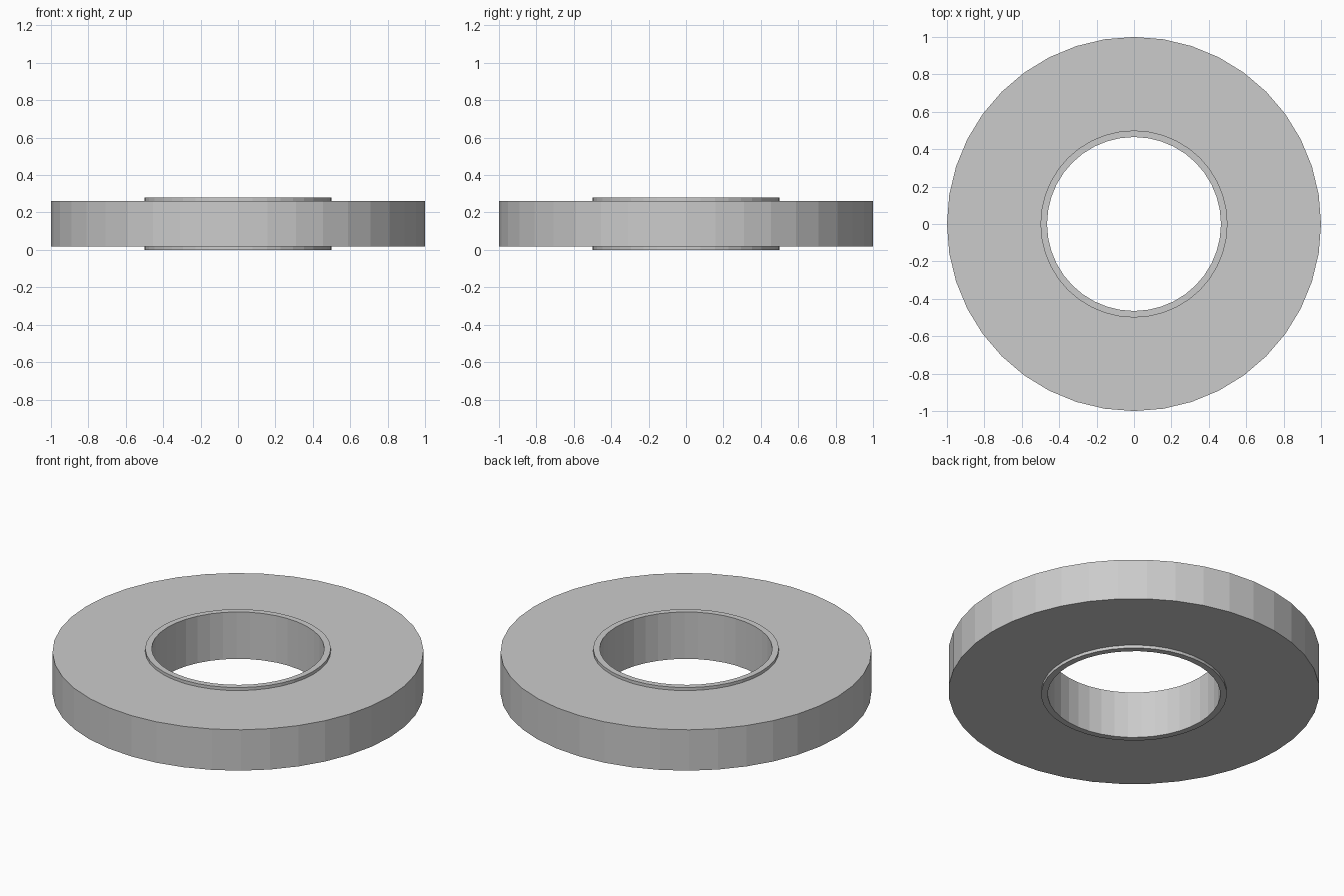
import bpy, bmesh
from math import cos, sin, tau

if "Cube" in bpy.data.objects:
    bpy.data.objects.remove(bpy.data.objects["Cube"])

SIDES = 40

# Cross-section (radius, height): wide disc with a thin raised lip around the bore
R_BORE, R_LIP, R_RIM = 0.465, 0.50, 1.0
Z_BOTTOM, Z_TOP, LIP = 0.018, 0.261, 0.018
profile = [
    (R_BORE, 0.0), (R_LIP, 0.0), (R_LIP, Z_BOTTOM), (R_RIM, Z_BOTTOM),
    (R_RIM, Z_TOP), (R_LIP, Z_TOP), (R_LIP, Z_TOP + LIP), (R_BORE, Z_TOP + LIP),
]


def lathe(name, points, sides):
    """Revolve a closed cross-section about z."""
    bm = bmesh.new()
    rings = [[bm.verts.new((r * cos(tau * i / sides), r * sin(tau * i / sides), z))
              for r, z in points] for i in range(sides)]
    n = len(points)
    for i in range(sides):
        a, b = rings[i], rings[(i + 1) % sides]
        for j in range(n):
            k = (j + 1) % n
            bm.faces.new((a[j], b[j], b[k], a[k]))
    bmesh.ops.recalc_face_normals(bm, faces=bm.faces)
    mesh = bpy.data.meshes.new(name)
    bm.to_mesh(mesh)
    bm.free()
    obj = bpy.data.objects.new(name, mesh)
    bpy.context.collection.objects.link(obj)
    return obj


# Flat-faceted spacer ring
lathe("spacer_ring", profile, SIDES)
